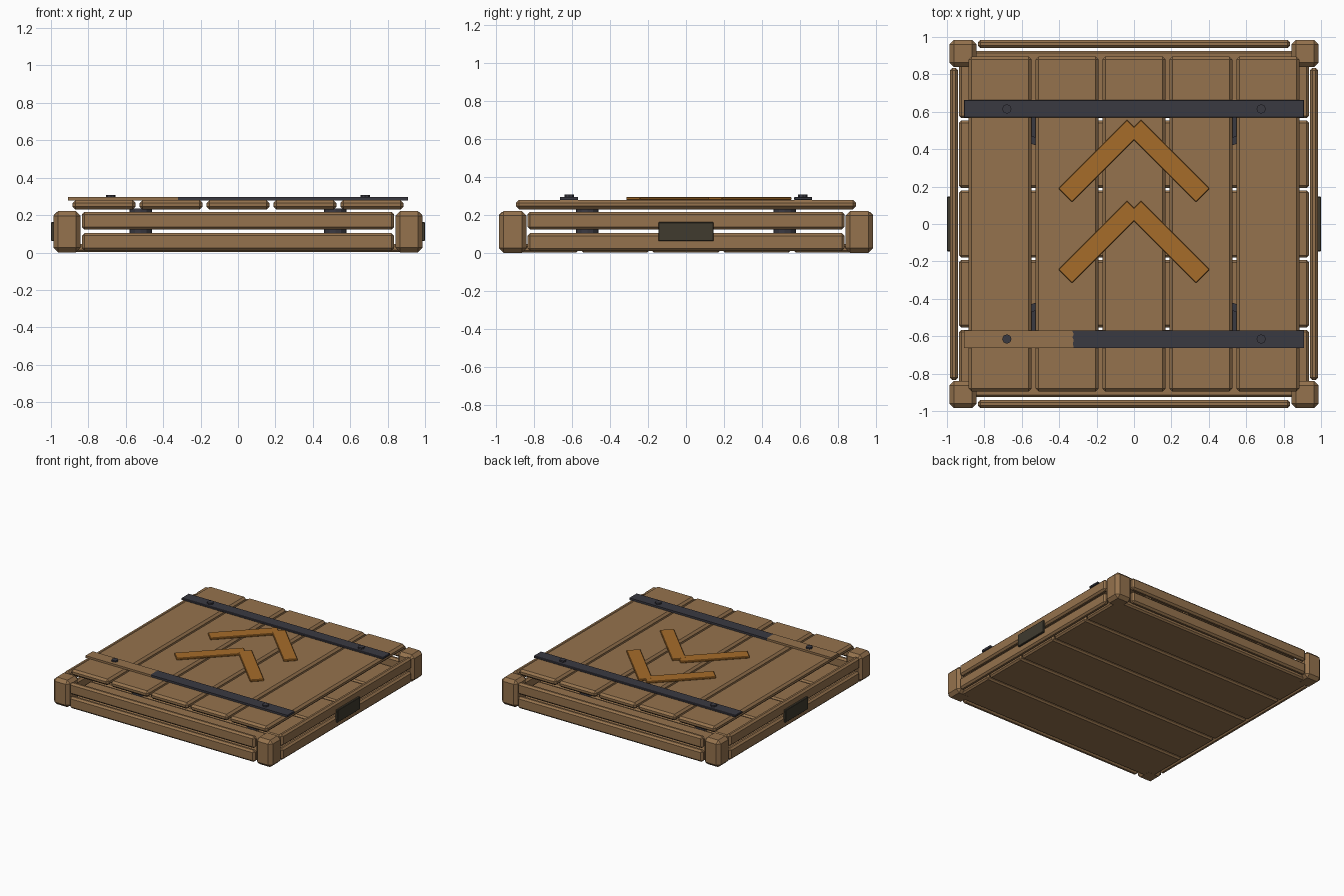
import bpy, bmesh, math
from mathutils import Matrix

cube = bpy.data.objects.get("Cube")
if cube:
    bpy.data.objects.remove(cube, do_unlink=True)


def material(name, rgb):
    m = bpy.data.materials.new(name)
    m.use_nodes = True
    m.diffuse_color = (*rgb, 1)
    bsdf = m.node_tree.nodes["Principled BSDF"]
    bsdf.inputs["Base Color"].default_value = (*rgb, 1)
    bsdf.inputs["Roughness"].default_value = 0.8
    return m


WOOD = material("brown wood", (0.30, 0.17, 0.075))
PAINT = material("orange paint", (0.38, 0.15, 0.023))
IRON = material("dark iron", (0.042, 0.041, 0.053))
PLATE = material("olive plate", (0.05, 0.043, 0.028))


def finish(bm, name, mat):
    bmesh.ops.recalc_face_normals(bm, faces=bm.faces)
    mesh = bpy.data.meshes.new(name)
    bm.to_mesh(mesh)
    bm.free()
    mesh.materials.append(mat)
    ob = bpy.data.objects.new(name, mesh)
    bpy.context.collection.objects.link(ob)
    return ob


def box(name, mat, center, size, bevel=0.0, turn=0.0):
    """Chamfered block, turned about z by an angle in degrees."""
    bm = bmesh.new()
    bmesh.ops.create_cube(bm, size=1)
    bmesh.ops.scale(bm, vec=size, verts=bm.verts)
    if bevel:
        bmesh.ops.bevel(bm, geom=bm.edges[:], offset=bevel, segments=1, affect='EDGES')
    move = Matrix.Translation(center) @ Matrix.Rotation(math.radians(turn), 4, 'Z')
    bmesh.ops.transform(bm, matrix=move, verts=bm.verts)
    return finish(bm, name, mat)


def disc(name, mat, x, y, z0, z1, radius, sides):
    bm = bmesh.new()
    bmesh.ops.create_cone(bm, cap_ends=True, segments=sides, radius1=radius,
                          radius2=radius, depth=z1 - z0,
                          matrix=Matrix.Translation((x, y, (z0 + z1) / 2)))
    return finish(bm, name, mat)


def slab(name, mat, outline, z0, z1):
    """Flat outline extruded upward."""
    bm = bmesh.new()
    face = bm.faces.new([bm.verts.new((x, y, z0)) for x, y in outline])
    out = bmesh.ops.extrude_face_region(bm, geom=[face])
    top = [v for v in out["geom"] if isinstance(v, bmesh.types.BMVert)]
    bmesh.ops.translate(bm, vec=(0, 0, z1 - z0), verts=top)
    return finish(bm, name, mat)


# Floor planks run left to right, lid planks front to back
for i in range(-2, 3):
    box(f"floor_plank_{i + 3}", WOOD, (0, i * 0.373, 0.024), (1.87, 0.36, 0.045), 0.012)
    box(f"lid_plank_{i + 3}", WOOD, (i * 0.358, 0, 0.255), (0.338, 1.79, 0.05), 0.016)

# Frame rails, two high on each side
for s, front, side in ((-1, "front", "right"), (1, "back", "left")):
    for z, level in ((0.057, "lower"), (0.17, "upper")):
        box(f"{front}_{level}_rail", WOOD, (0, s * 0.962, z), (1.67, 0.044, 0.094), 0.014)
        box(f"{side}_{level}_rail", WOOD, (s * 0.962, 0, z), (0.044, 1.67, 0.094), 0.014)
    # Plate on the outside of each side
    box(f"{side}_plate", PLATE, (s * 0.99, 0, 0.112), (0.02, 0.292, 0.1), 0.003)

# Corner posts, lid supports and strap bolts
for sx, side in ((-1, "right"), (1, "left")):
    for sy, end in ((-1, "front"), (1, "back")):
        tag = f"{end}_{side}"
        box(f"{tag}_post", WOOD, (sx * 0.914, sy * 0.912, 0.111), (0.146, 0.146, 0.22), 0.025)
        disc(f"{tag}_support", IRON, sx * 0.52, sy * 0.52, 0.04, 0.235, 0.06, 12)
        disc(f"{tag}_support_collar", IRON, sx * 0.52, sy * 0.52, 0.135, 0.205, 0.1, 12)
        disc(f"{tag}_bolt", IRON, sx * 0.68, sy * 0.615, 0.28, 0.308, 0.025, 8)

# Lid straps: the back one whole, the front one worn bare at its right end
box("back_strap", IRON, (0, 0.617, 0.287), (1.82, 0.094, 0.017), 0.003)
tear = [(-0.33, -0.57), (-0.322, -0.59), (-0.33, -0.605),
        (-0.322, -0.62), (-0.327, -0.64), (-0.322, -0.664)]
slab("front_strap", IRON, tear + [(0.91, -0.664), (0.91, -0.57)], 0.279, 0.296)
slab("front_strap_bare_end", WOOD, tear + [(-0.91, -0.664), (-0.91, -0.57)], 0.279, 0.296)

# Two chevrons, each of two crossed bars
for y, level in ((0.337, "back"), (-0.096, "front")):
    for s, side in ((-1, "right"), (1, "left")):
        box(f"{level}_chevron_{side}_bar", PAINT, (s * 0.184, y, 0.287),
            (0.52, 0.104, 0.017 + s * 0.0004), 0.004, -s * 45)
